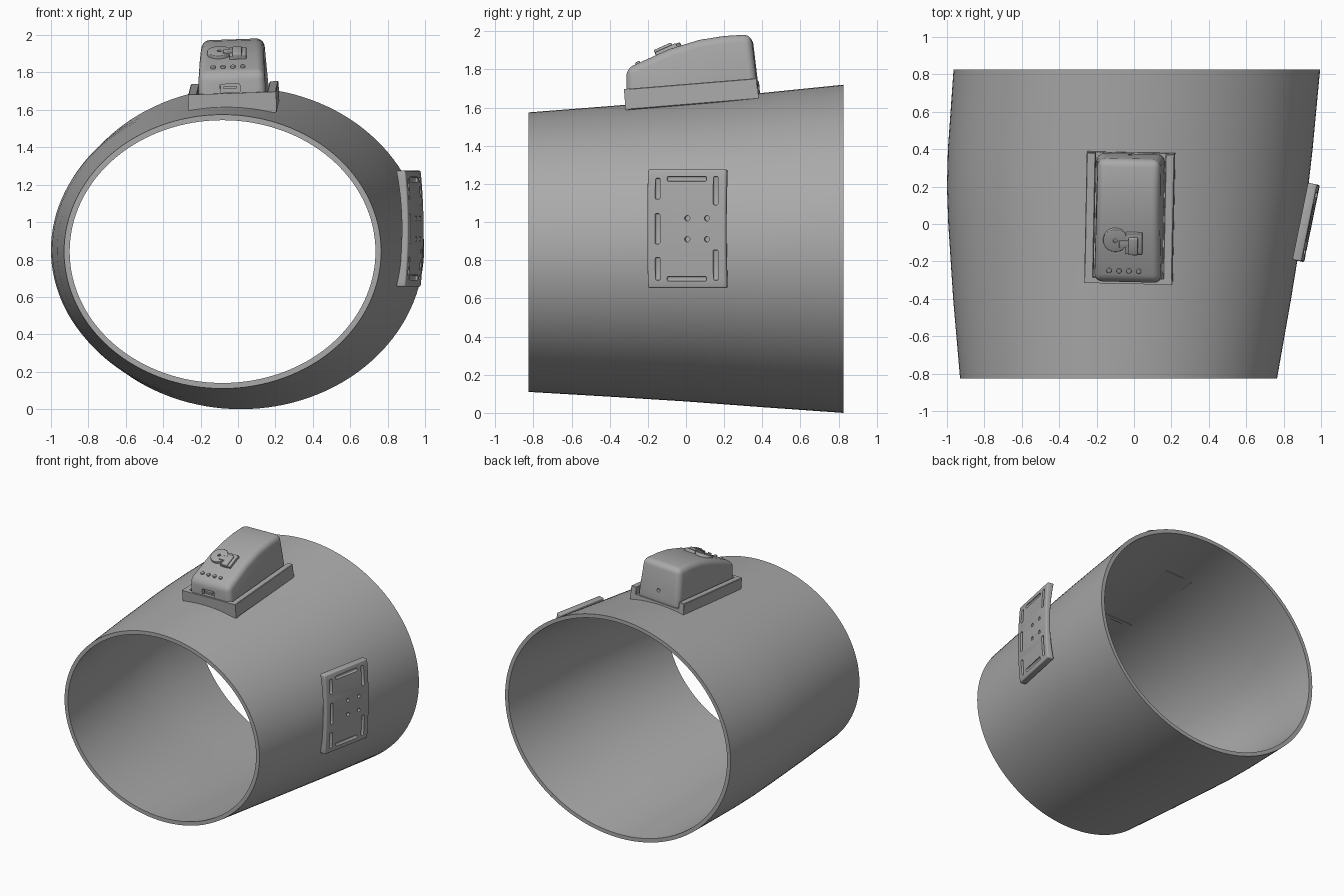
import bpy, bmesh, math
from mathutils import Matrix, Vector

if "Cube" in bpy.data.objects:
    bpy.data.objects.remove(bpy.data.objects["Cube"])

grey = bpy.data.materials.new("plain grey")
grey.use_nodes = True
GREY = (0.4, 0.4, 0.4, 1)
grey.diffuse_color = GREY
grey.node_tree.nodes["Principled BSDF"].inputs["Base Color"].default_value = GREY


def activate(ob):
    bpy.ops.object.select_all(action="DESELECT")
    ob.select_set(True)
    bpy.context.view_layer.objects.active = ob


def finish(bm, name, matrix=Matrix(), bevel=0, segments=3, cutters=()):
    """Turn a bmesh into a placed, bevelled, cut and smooth-shaded object."""
    bmesh.ops.recalc_face_normals(bm, faces=bm.faces)
    me = bpy.data.meshes.new(name)
    bm.to_mesh(me)
    bm.free()
    me.materials.append(grey)
    ob = bpy.data.objects.new(name, me)
    bpy.context.collection.objects.link(ob)
    activate(ob)
    if bevel:
        mod = ob.modifiers.new("round", "BEVEL")
        mod.width, mod.segments = bevel, segments
        mod.limit_method, mod.angle_limit = "ANGLE", math.radians(35)
        bpy.ops.object.modifier_apply(modifier=mod.name)
    for cutter in cutters:
        mod = ob.modifiers.new("cut", "BOOLEAN")
        mod.operation, mod.solver, mod.object = "DIFFERENCE", "EXACT", cutter
        bpy.ops.object.modifier_apply(modifier=mod.name)
        bpy.data.objects.remove(cutter)
    activate(ob)
    bpy.ops.object.shade_smooth_by_angle(angle=math.radians(35))
    ob.matrix_world = matrix
    bpy.context.view_layer.update()
    return ob


def box(name, centre, size, matrix=Matrix(), **kw):
    bm = bmesh.new()
    bmesh.ops.create_cube(bm, size=1, matrix=Matrix.Translation(centre) @ Matrix.Diagonal((*size, 1)))
    return finish(bm, name, matrix, **kw)


def disc(name, radius, depth, matrix, **kw):
    bm = bmesh.new()
    bmesh.ops.create_cone(bm, cap_ends=True, segments=32, radius1=radius, radius2=radius, depth=depth)
    return finish(bm, name, matrix, **kw)


def rot(degrees, axis):
    return Matrix.Rotation(math.radians(degrees), 4, axis)


# Flared oval sleeve: each section is y, x min, x max, z min, z max
SECTIONS = [(-.825, -.93, .765, .11, 1.575), (-.4, -.967, .84, .085, 1.608),
            (0, -.993, .905, .06, 1.64), (.2, -1, .932, .045, 1.658),
            (.4, -.995, .955, .03, 1.677), (.825, -.965, .995, 0, 1.72)]
WALL, SIDES = .03, 128


def oval(bm, section, inset):
    y, x0, x1, z0, z1 = section
    a, b = (x1 - x0) / 2 - inset, (z1 - z0) / 2 - inset
    turns = [math.tau * i / SIDES for i in range(SIDES)]
    return [bm.verts.new(((x0 + x1) / 2 + a * math.cos(t), y, (z0 + z1) / 2 + b * math.sin(t)))
            for t in turns]


bm = bmesh.new()
rings = [oval(bm, s, 0) for s in SECTIONS] + [oval(bm, s, WALL) for s in reversed(SECTIONS)]
for r, ring in enumerate(rings):
    after = rings[(r + 1) % len(rings)]
    for i in range(SIDES):
        j = (i + 1) % SIDES
        bm.faces.new((ring[i], ring[j], after[j], after[i]))
finish(bm, "sleeve")

# Tray on top of the sleeve
centre = Vector((-.022, .035, 1.638))
housing_frame = Matrix.Translation(centre) @ rot(-1.3, "Z") @ rot(-2, "Y")
tray_frame = housing_frame @ rot(4.7, "X")
box("tray_floor", (0, 0, 0), (.47, .7, .05), tray_frame)
box("tray_front_wall", (0, -.335, .025), (.47, .03, .11), tray_frame)
for side, label in ((1, "left"), (-1, "right")):
    box("tray_rail_" + label, (side * .211, 0, .025), (.048, .7, .11), tray_frame, bevel=.004, segments=1)

# Rounded housing from a side profile, tapering upwards
PROFILE = [(-.31, 1.6), (-.31, 1.8), (-.085, 1.902), (.07, 1.95),
           (.2, 1.971), (.345, 1.98), (.376, 1.72), (.376, 1.65)]
bm = bmesh.new()
outline = []
for side in (-1, 1):
    outline.append([bm.verts.new((side * (.183 - .06 * max(0, z - 1.7)), y - centre.y, z - centre.z))
                    for y, z in PROFILE])
bm.faces.new(outline[0])
bm.faces.new(outline[1])
for i in range(len(PROFILE)):
    j = (i + 1) % len(PROFILE)
    bm.faces.new((outline[0][i], outline[0][j], outline[1][j], outline[1][i]))
port = box("port_cutter", (-.01, -.345, .078), (.105, .05, .045))
screw_hole = disc("screw_cutter", .014, .06, Matrix.Translation((0, .335, .14)) @ rot(90, "X"))
finish(bm, "housing", housing_frame, bevel=.042, segments=6, cutters=(port, screw_hole))
box("port_tongue", (-.01, -.332, .082), (.07, .024, .012), housing_frame)


# Controls on the sloping top of the housing
def on_slope(x, y, lift=0):
    z = 1.8 + (y + .31) * .453
    return housing_frame @ Matrix.Translation((x, y - centre.y, z - centre.z)) @ rot(24, "X") \
        @ Matrix.Translation((0, 0, lift))


for i in range(4):
    disc("indicator_light", .013, .024, on_slope(-.098 + i * .053, -.25), bevel=.004)
hub = disc("hub_cutter", .011, .03, Matrix.Translation((0, 0, .02)))
bm = bmesh.new()
bmesh.ops.create_cone(bm, cap_ends=True, segments=48, radius1=.065, radius2=.065, depth=.036)
finish(bm, "dial", on_slope(-.066, -.085), bevel=.004, cutters=(hub,))
box("switch_base", (0, 0, 0), (.09, .12, .036), on_slope(.034, -.1), bevel=.004)
box("switch_lever", (0, 0, 0), (.05, .1, .04), on_slope(.03, -.11, .012), bevel=.006)
box("switch_arm", (0, 0, 0), (.07, .04, .04), on_slope(-.01, -.1, .005), bevel=.004)

# Curved side plate with recessed slots and holes
WIDTH, HEIGHT, STEPS = .42, .62, 16
plate_frame = Matrix.Translation((.887, .015, .965)) @ rot(-11.5, "Z")
cutters = []
BAR = .026
# slots as y, z, length along y, length along z
SLOTS = [(-.155, .21, BAR, .11), (-.155, 0, BAR, .16), (-.155, -.21, BAR, .12),
         (.155, .2, BAR, .15), (.155, -.19, BAR, .16),
         (0, .262, .21, BAR), (0, -.262, .21, BAR)]
for y, z, sy, sz in SLOTS:
    cutters.append(box("slot_cutter", (.072, y, z), (.06, sy, sz), bevel=.008))
for y in (.005, .11):
    for z in (-.055, .055):
        cutters.append(disc("hole_cutter", .014, .06, Matrix.Translation((.075, y, z)) @ rot(90, "Y")))
bm = bmesh.new()
strips = []
for k in range(STEPS + 1):
    u = 2 * k / STEPS - 1
    bow = 1 - u * u
    inner, outer = .03 * bow, .05 + .016 * bow
    strips.append([bm.verts.new((x, y, u * HEIGHT / 2)) for x, y in
                   ((inner, -WIDTH / 2), (outer, -WIDTH / 2), (outer, WIDTH / 2), (inner, WIDTH / 2))])
for low, high in zip(strips, strips[1:]):
    for i in range(4):
        j = (i + 1) % 4
        bm.faces.new((low[i], low[j], high[j], high[i]))
bm.faces.new(strips[0])
bm.faces.new(strips[-1])
finish(bm, "side_plate", plate_frame, bevel=.008, cutters=cutters)
